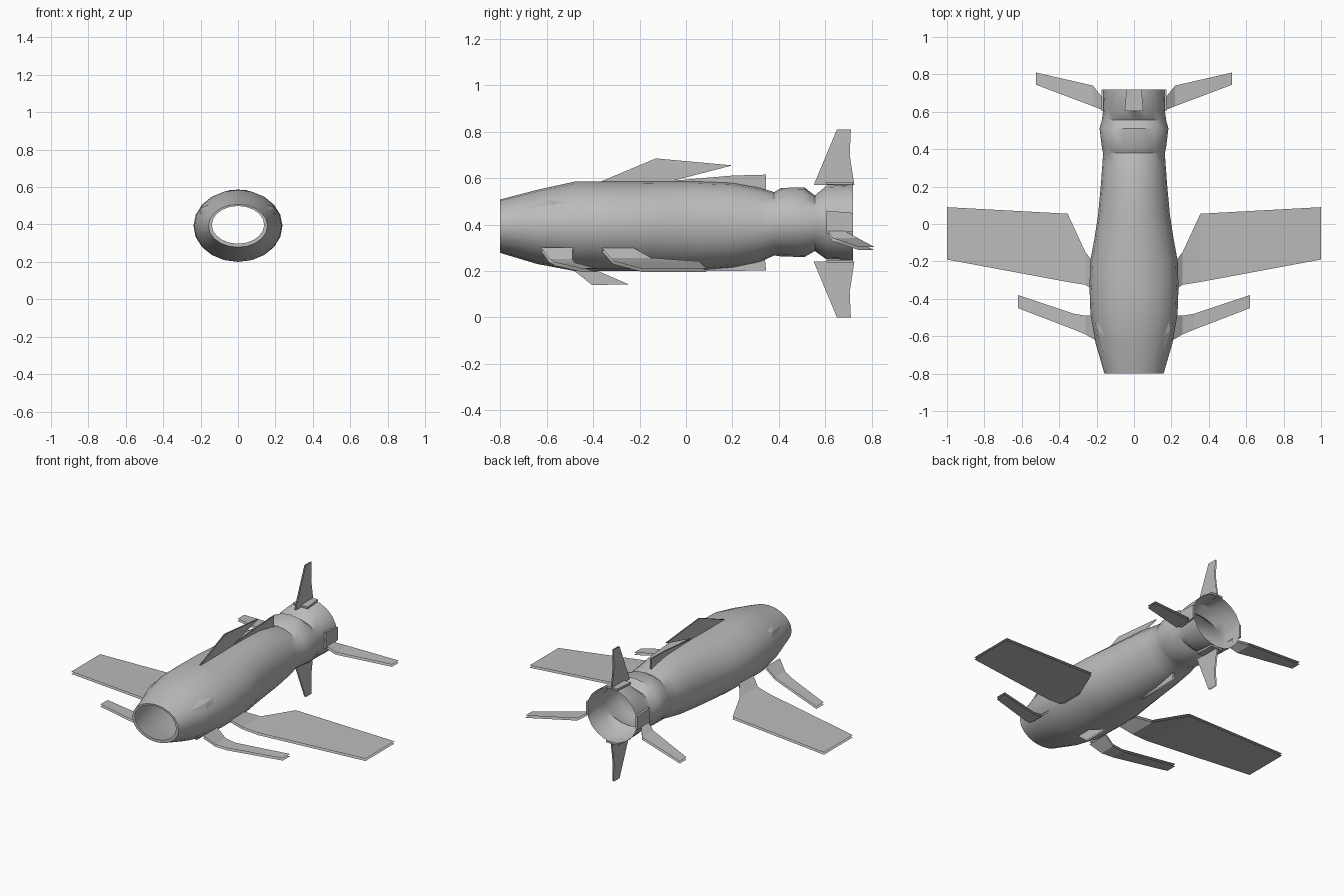
import bpy, bmesh
from math import cos, sin, pi, radians
from mathutils import Vector, Matrix

cube = bpy.data.objects.get("Cube")
if cube:
    bpy.data.objects.remove(cube, do_unlink=True)

grey = bpy.data.materials.new("Airframe grey")
grey.use_nodes = True
colour = (0.5, 0.5, 0.5, 1)
grey.diffuse_color = colour
grey.node_tree.nodes["Principled BSDF"].inputs["Base Color"].default_value = colour


def finish(name, bm, smooth=False):
    mesh = bpy.data.meshes.new(name)
    bm.to_mesh(mesh)
    bm.free()
    mesh.materials.append(grey)
    obj = bpy.data.objects.new(name, mesh)
    bpy.context.collection.objects.link(obj)
    if smooth:
        bpy.ops.object.select_all(action='DESELECT')
        obj.select_set(True)
        bpy.context.view_layer.objects.active = obj
        bpy.ops.object.shade_smooth_by_angle(angle=radians(35))
    return obj


def sheet(bm, pairs, shift, side):
    """Strip of quads between leading and trailing points, facing along side * shift."""
    rows = [[bm.verts.new(Vector(p) + shift * side) for p in pair] for pair in pairs]
    for a, b in zip(rows, rows[1:]):
        face = bm.faces.new((a[0], b[0], b[1], a[1]))
        face.normal_update()
        if face.normal.dot(shift) * side < 0:
            face.normal_flip()


def plate(name, pairs, shift):
    bm = bmesh.new()
    for side in (1, -1):
        sheet(bm, pairs, shift, side)
    return finish(name, bm)


# Fuselage stations: y, half width, bottom, top
stations = [(-.80, .158, .278, .508), (-.64, .205, .23, .55), (-.48, .233, .2, .585),
            (-.34, .238, .2, .585), (-.2, .234, .2, .585), (-.08, .212, .2, .587),
            (.05, .192, .203, .586), (.2, .178, .215, .58), (.32, .169, .24, .558),
            (.38, .165, .267, .54), (.41, .172, .263, .558), (.51, .184, .26, .56),
            (.555, .172, .286, .525), (.605, .165, .25, .568), (.72, .17, .247, .573)]
SIDES = 20


def surface(y, angle, off=0):
    """Point on the fuselage skin, lifted outward by off."""
    for a, b in zip(stations, stations[1:]):
        if a[0] <= y <= b[0]:
            t = (y - a[0]) / (b[0] - a[0])
            w, lo, hi = (p + (q - p) * t for p, q in zip(a[1:], b[1:]))
            return Vector(((w + off) * cos(angle), y,
                           (lo + hi) / 2 + ((hi - lo) / 2 + off) * sin(angle)))


bm = bmesh.new()
angles = [2 * pi * i / SIDES for i in range(SIDES)]
rings = [[bm.verts.new((.14 * cos(a), -.8, .398 + .101 * sin(a))) for a in angles]]
rings += [[bm.verts.new(surface(s[0], a)) for a in angles] for s in stations]
for a, b in zip(rings, rings[1:]):
    for i in range(SIDES):
        j = (i + 1) % SIDES
        bm.faces.new((a[i], a[j], b[j], b[i]))
finish("fuselage", bm, smooth=True)

# Drooped side surfaces: span x, leading y, trailing y, height
surfaces = {
    "main_wing": [(.2, -.365, -.23, .295), (.26, -.325, -.15, .25),
                  (.355, -.31, .055, .235), (1, -.19, .09, .203)],
    "front_canard": [(.2, -.625, -.487, .295), (.26, -.59, -.49, .245),
                     (.32, -.565, -.48, .23), (.62, -.45, -.38, .203)],
    "tail_side_fin": [(.16, .605, .665, .375), (.22, .63, .74, .335),
                      (.525, .745, .81, .297)]}
for name, sections in surfaces.items():
    for label, s in (("left", 1), ("right", -1)):
        pairs = [((s * x, lead, z), (s * x, trail, z)) for x, lead, trail, z in sections]
        plate(f"{label}_{name}", pairs, Vector((0, 0, .007)))

# Upright surfaces on the centre plane: leading and trailing (y, z)
tail = [((.55, .57), (.725, .57)), ((.6, .69), (.705, .7)), ((.65, .81), (.71, .81))]
uprights = {
    "upper_tail_fin": tail,
    "lower_tail_fin": [tuple((y, .81 - z) for y, z in pair) for pair in tail],
    "dorsal_fin": [((-.38, .58), (-.09, .58)), ((-.13, .685), (.2, .655))],
    "ventral_fin": [((-.48, .2), (-.38, .2)), ((-.405, .14), (-.245, .142))],
    "upper_strake": [((-.08, .58), (-.08, .587)), ((.2, .57), (.2, .611)),
                     ((.345, .55), (.345, .615))],
    "lower_strake": [((.06, .21), (.06, .2)), ((.2, .22), (.2, .2)),
                     ((.34, .25), (.345, .203))]}
for name, pairs in uprights.items():
    points = [[(0, y, z) for y, z in pair] for pair in pairs]
    plate(name, points, Vector((.004, 0, 0)))

# Root pads around the nozzle, one under each tail fin
for i, name in enumerate(("left", "upper", "right", "lower")):
    bm = bmesh.new()
    turn = Matrix.Rotation(i * pi / 2, 4, 'Y')
    bmesh.ops.create_cube(bm, size=1)
    for v in bm.verts:
        rear = v.co.y > 0
        v.co = (.162 + .012 * (v.co.x > 0), .72 if rear else .605,
                v.co.z * (.08 if rear else .1))
    bmesh.ops.transform(bm, matrix=Matrix.Translation((0, 0, .41)) @ turn, verts=bm.verts)
    finish(f"{name}_fin_root_pad", bm)

# Small faceted ports on both sides of the nose
for name, s in (("left", 1), ("right", -1)):
    bm = bmesh.new()
    outline = [(-.69, 32), (-.6, 22), (-.53, 24), (-.52, 34), (-.6, 42)]
    rim = []
    for y, deg in outline:
        p = surface(y, radians(deg), .002)
        rim.append(bm.verts.new((s * p.x, p.y, p.z)))
    p = surface(-.57, radians(32), .01)
    peak = bm.verts.new((s * p.x, p.y, p.z))
    for i in range(len(rim)):
        face = bm.faces.new((rim[i], rim[(i + 1) % len(rim)], peak))
        face.normal_update()
        if face.normal.x * s < 0:
            face.normal_flip()
    finish(f"{name}_nose_port", bm)
